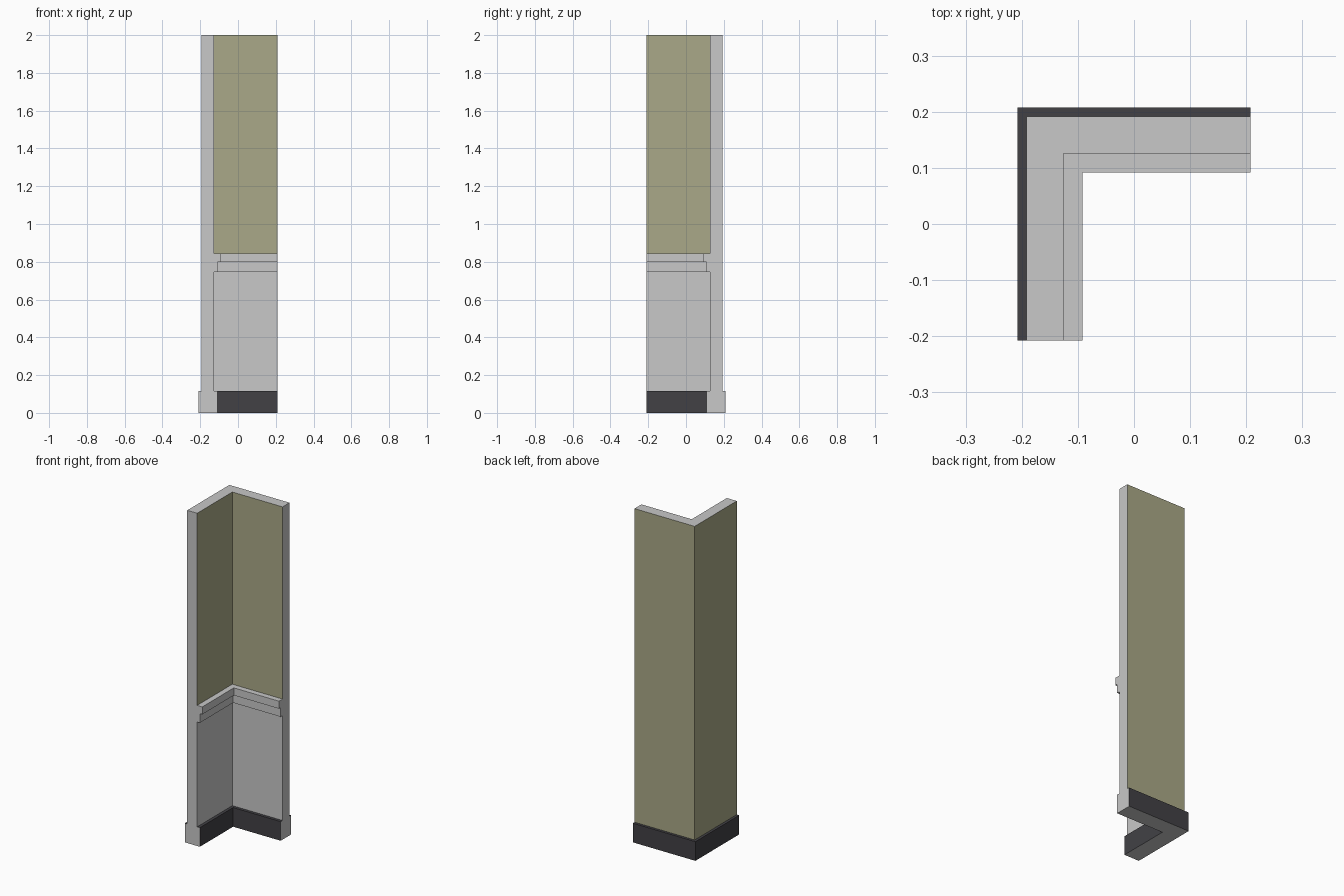
import bpy, bmesh

if "Cube" in bpy.data.objects:
    bpy.data.objects.remove(bpy.data.objects["Cube"])


def material(name, rgb):
    m = bpy.data.materials.new(name)
    m.diffuse_color = (*rgb, 1)
    m.use_nodes = True
    m.node_tree.nodes["Principled BSDF"].inputs["Base Color"].default_value = m.diffuse_color
    return m


GREY, GREEN, DARK = 0, 1, 2
materials = [material("pale grey plaster", (0.578, 0.578, 0.578)),
             material("olive green paint", (0.402, 0.397, 0.246)),
             material("dark skirting", (0.054, 0.053, 0.06))]

H = 0.208  # half of the footprint

# Wall section: (offset, height, colour of the strip leading to the next point)
section = [
    (-H, 0.0, DARK),          # outer skirting
    (-H, 0.115, DARK),
    (-0.192, 0.115, GREEN),   # outer wall
    (-0.192, 2.0, GREY),      # top of wall
    (-0.126, 2.0, GREEN),     # inner upper wall
    (-0.126, 0.845, GREY),    # chair rail, two steps
    (-0.092, 0.845, GREY),
    (-0.092, 0.80, GREY),
    (-0.108, 0.80, GREY),
    (-0.108, 0.745, GREY),
    (-0.126, 0.745, GREY),    # inner lower wall
    (-0.126, 0.115, DARK),    # inner skirting
    (-0.108, 0.115, DARK),
    (-0.108, 0.0, GREY),      # underside
]

# Sweep the section round the mitred corner: front end, corner, right end
bm = bmesh.new()
rings = [[bm.verts.new(place(p, z)) for p, z, _ in section] for place in (
    lambda p, z: (p, -H, z),
    lambda p, z: (p, -p, z),
    lambda p, z: (H, -p, z))]
n = len(section)
for a, b in zip(rings, rings[1:]):
    for i in range(n):
        j = (i + 1) % n
        face = bm.faces.new((a[i], a[j], b[j], b[i]))
        face.material_index = section[i][2]

# Grey cut ends
for ring in (rings[0], rings[-1]):
    bm.faces.new(ring).material_index = GREY
bmesh.ops.recalc_face_normals(bm, faces=bm.faces[:])

mesh = bpy.data.meshes.new("corner_wall")
bm.to_mesh(mesh)
bm.free()
for m in materials:
    mesh.materials.append(m)
bpy.context.collection.objects.link(bpy.data.objects.new("corner_wall", mesh))
